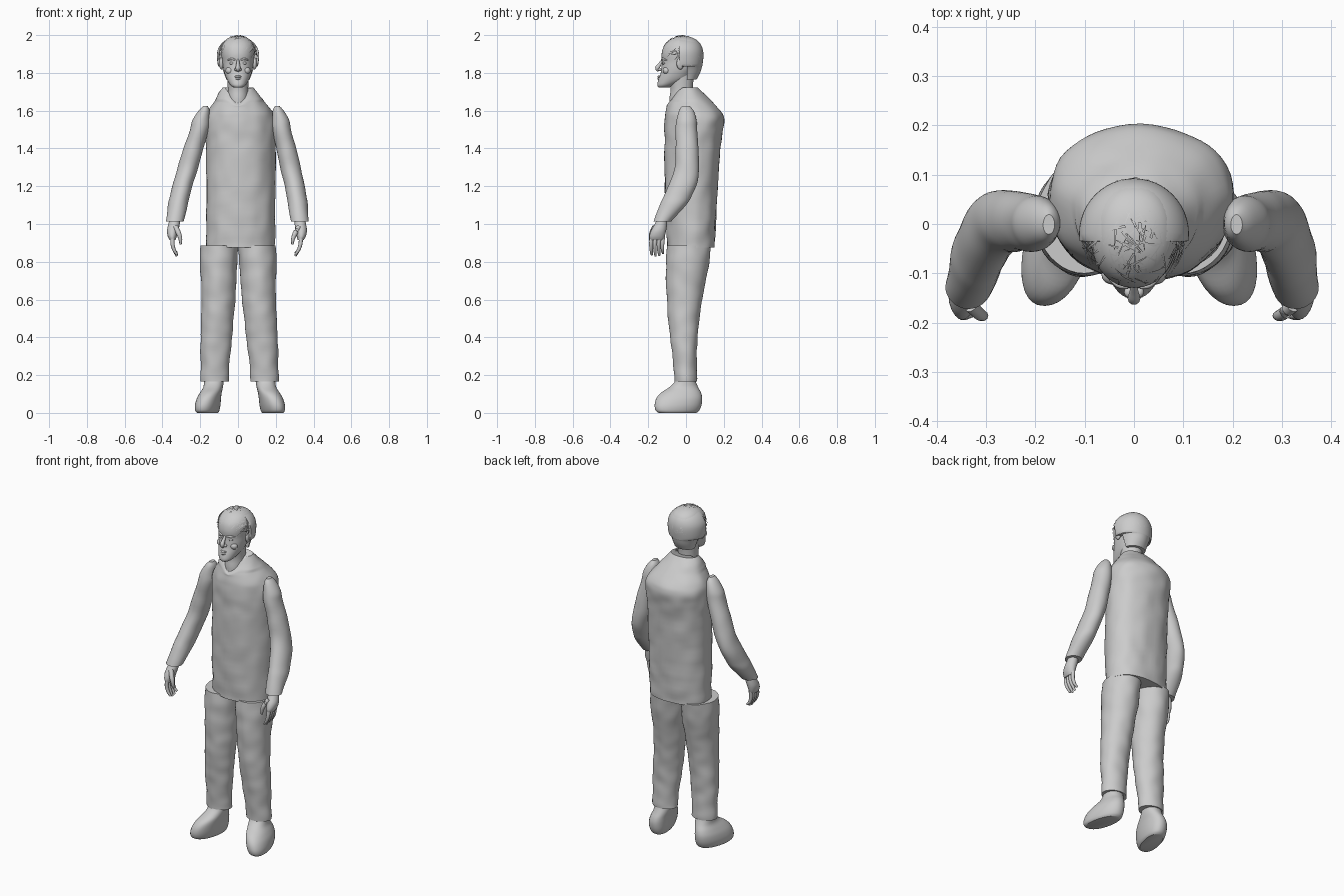
import bpy, bmesh, math, random
from mathutils import Vector, noise

cube = bpy.data.objects.get("Cube")
if cube:
    bpy.data.objects.remove(cube)
random.seed(4)

grey = bpy.data.materials.new("plain_grey")
grey.use_nodes = True
GREY = (0.6, 0.6, 0.6, 1)
grey.diffuse_color = GREY
grey.node_tree.nodes["Principled BSDF"].inputs["Base Color"].default_value = GREY


def finish(name, bm, closed=True):
    if closed:
        bmesh.ops.recalc_face_normals(bm, faces=bm.faces)
    mesh = bpy.data.meshes.new(name)
    bm.to_mesh(mesh)
    bm.free()
    mesh.materials.append(grey)
    obj = bpy.data.objects.new(name, mesh)
    bpy.context.collection.objects.link(obj)
    bpy.ops.object.select_all(action="DESELECT")
    obj.select_set(True)
    bpy.context.view_layer.objects.active = obj
    bpy.ops.object.shade_smooth_by_angle(angle=math.radians(40))
    return obj


def smooth_rows(rows, steps):
    # Catmull-Rom interpolation between the given cross-sections
    rows = [Vector(r) for r in rows]
    out = []
    for i in range(len(rows) - 1):
        a, b, c, d = rows[max(i - 1, 0)], rows[i], rows[i + 1], rows[min(i + 2, len(rows) - 1)]
        for k in range(steps):
            t = k / steps
            out.append(b + 0.5 * t * (c - a + t * (2 * a - 5 * b + 4 * c - d + t * (3 * (b - c) + d - a))))
    return out + [rows[-1]]


def skin(name, loops):
    bm = bmesh.new()
    rings = [[bm.verts.new(p) for p in loop] for loop in loops]
    n = len(rings[0])
    for a, b in zip(rings, rings[1:]):
        for i in range(n):
            bm.faces.new((a[i], a[(i + 1) % n], b[(i + 1) % n], b[i]))
    bm.faces.new(rings[0])
    bm.faces.new(rings[-1])
    return finish(name, bm)


def loft(name, rows, shape=None, power=2.0, seg=36, steps=4, rough=0):
    # each row: height, centre x, half width, front y, back y
    loops = []
    for z, cx, rx, front, back in smooth_rows(rows, steps):
        loop = []
        for i in range(seg):
            a = math.tau * i / seg
            c, s = math.cos(a), math.sin(a)
            c = math.copysign(abs(c) ** (2 / power), c)
            s = math.copysign(abs(s) ** (2 / power), s)
            p = Vector((cx + rx * c, (front + back) / 2 + (back - front) / 2 * s, z))
            if rough:
                bump = rough * noise.noise(p * 14)
                p += Vector((c, s, 0)) * bump
            loop.append(shape(p) if shape else p)
        loops.append(loop)
    return skin(name, loops)


def tube(name, points, seg=10):
    # each point: x, y, z, radius
    rows = smooth_rows(points, 4)
    loops = []
    for i, row in enumerate(rows):
        d = (rows[min(i + 1, len(rows) - 1)] - rows[max(i - 1, 0)]).to_3d().normalized()
        u = d.cross(Vector((0.1, 0.2, 0.97)) if abs(d.z) < 0.8 else Vector((0, 1, 0))).normalized()
        v = d.cross(u)
        angles = [math.tau * k / seg for k in range(seg)]
        loops.append([row.to_3d() + row[3] * (u * math.cos(a) + v * math.sin(a)) for a in angles])
    return skin(name, loops)


def ball(name, centre, size):
    bm = bmesh.new()
    bmesh.ops.create_uvsphere(bm, u_segments=16, v_segments=10, radius=1)
    for v in bm.verts:
        v.co = Vector(centre) + Vector(v.co[k] * size[k] for k in range(3))
    return finish(name, bm)


# Jacket: broad back, narrower chest, V-shaped collar
def jacket_shape(p):
    p.x *= 1 + 0.5 * min(p.y - 0.06, 0) if p.z < 1.65 else 1
    top = max(0, (p.z - 1.62) / 0.1)
    if p.y < 0:
        vee = max(0, 1 - abs(p.x) / 0.07) * top
        p.z -= 0.085 * vee
        p.y -= 0.045 * vee
    return p

loft("jacket", [
    (0.875, .015, .183, -.10, .152), (1.0, .015, .185, -.105, .158), (1.2, .015, .186, -.112, .168),
    (1.4, .014, .186, -.113, .182), (1.5, .014, .188, -.112, .195), (1.56, .014, .185, -.11, .2),
    (1.6, .012, .168, -.105, .183), (1.65, .006, .132, -.088, .135), (1.69, 0, .104, -.064, .098),
    (1.722, 0, .08, -.045, .063)], jacket_shape, power=2.25, seg=56, steps=6, rough=.006)

# Neck and head
loft("neck", [(1.58, 0, .055, -.085, .045), (1.66, 0, .055, -.088, .04),
              (1.72, 0, .054, -.082, .036), (1.81, 0, .06, -.1, .045)])
loft("head", [
    (1.722, 0, .022, -.145, -.09), (1.735, 0, .04, -.152, -.06), (1.765, 0, .059, -.146, .01),
    (1.8, 0, .072, -.134, .04), (1.83, 0, .079, -.13, .065), (1.86, 0, .083, -.127, .08),
    (1.9, 0, .088, -.129, .086), (1.94, 0, .086, -.118, .082), (1.97, 0, .07, -.092, .062),
    (1.988, 0, .042, -.058, .03), (1.994, 0, .01, -.025, 0)], power=2.15)
tube("nose", [(0, -.122, 1.87, .006), (0, -.136, 1.85, .009), (0, -.151, 1.826, .013), (0, -.142, 1.812, .009)])
for z, drop in ((1.781, .001), (1.771, .002)):
    tube("lip", [(-.026, -.126, z, .002), (0, -.146, z - drop, .006), (.026, -.126, z, .002)])
for side, label in ((1, "left"), (-1, "right")):
    ball(label + "_eye", (side * .033, -.116, 1.851), (.014, .009, .007))
    tube(label + "_brow", [(side * .013, -.128, 1.868, .004), (side * .033, -.123, 1.874, .006),
                           (side * .058, -.1, 1.867, .003)])
    ball(label + "_nostril", (side * .011, -.138, 1.818), (.009, .011, .008))
    ball(label + "_cheek", (side * .042, -.103, 1.812), (.024, .02, .02))
    ball(label + "_ear", (side * .088, -.03, 1.85), (.012, .02, .032))

# Back hair shell with a straight front edge
def hair_shape(p):
    p.y = max(p.y, -.035 if p.z > 1.835 else .005)
    return p

loft("hair_back", [
    (1.765, 0, .062, -.04, .056), (1.8, 0, .075, -.09, .075), (1.834, 0, .09, -.12, .085),
    (1.836, 0, .105, -.12, .086), (1.88, 0, .111, -.13, .092), (1.92, 0, .108, -.13, .09),
    (1.955, 0, .088, -.11, .075), (1.98, 0, .055, -.075, .045), (1.992, 0, .012, -.03, 0)],
    hair_shape, steps=3, seg=48)

# Loose strands laid as thin ribbons around the scalp
bm = bmesh.new()
centre, radii = Vector((0, -.02, 1.88)), Vector((.106, .114, .119))
made = 0
while made < 420:
    n = Vector([random.gauss(0, 1) for _ in range(3)]).normalized()
    start = centre + n * radii
    low = 1.935 if start.y < -.07 else 1.885
    if start.z < low:
        continue
    heading = n.cross(Vector([random.gauss(0, 1) for _ in range(3)])).normalized()
    side = n.cross(heading)
    length, width, lift = random.uniform(.2, .55), random.uniform(.012, .03), random.uniform(.96, 1.02)
    last = None
    for k in range(5):
        a = length * k / 4
        d = n * math.cos(a) + heading * math.sin(a)
        w = side * width * (1 - .2 * k)
        pair = [bm.verts.new(centre + (d + o) * radii * lift) for o in (w, -w)]
        if pair[0].co.z < low - .02:
            break
        if last:
            bm.faces.new((last[0], last[1], pair[1], pair[0]))
        last = pair
    made += 1
bmesh.ops.delete(bm, geom=[v for v in bm.verts if not v.link_faces], context="VERTS")
finish("hair_strands", bm, closed=False)

# Limbs: written for the left, mirrored with a slight lean for the right
ARM = [(1.625, .208, .012, -.02, .02), (1.6, .212, .03, -.036, .04), (1.55, .224, .045, -.05, .055),
       (1.5, .231, .049, -.055, .06), (1.4, .256, .053, -.055, .066), (1.3, .277, .054, -.06, .069),
       (1.22, .297, .053, -.085, .06), (1.15, .309, .053, -.117, .03), (1.1, .317, .052, -.14, .0),
       (1.012, .328, .046, -.172, -.08)]
LEG = [(.885, .1, .1, -.1, .13), (.8, .104, .098, -.105, .125), (.7, .107, .094, -.105, .105),
       (.6, .11, .09, -.1, .085), (.5, .118, .086, -.095, .07), (.4, .127, .083, -.085, .062),
       (.3, .135, .078, -.072, .058), (.2, .14, .075, -.062, .056), (.165, .14, .075, -.06, .055)]
SHOE = [(0, .183, .05, -.145, .055), (.012, .183, .058, -.16, .07), (.04, .181, .063, -.166, .082),
        (.075, .175, .062, -.158, .086), (.105, .165, .057, -.135, .08), (.135, .152, .052, -.09, .065),
        (.165, .146, .052, -.06, .052), (.2, .143, .052, -.05, .045)]
PALM = [(1.03, .328, .026, -.15, -.1), (1.0, .33, .03, -.165, -.1), (.965, .335, .03, -.185, -.105),
        (.935, .335, .024, -.194, -.112), (.915, .332, .016, -.192, -.118)]

for side, label in ((1, "left"), (-1, "right")):
    def arm_side(p):
        if side < 0:
            p.x = -p.x + .07 * (p.z - 1.12)
        return p

    def leg_side(p):
        if side < 0:
            p.x = -p.x + .022 * (1 - p.z / .88)
        return p

    def shoe_side(p):
        p.x -= .22 * (p.y + .04) * max(0, 1 - p.z / .17)
        return leg_side(p)

    loft(label + "_sleeve", ARM, arm_side, rough=.003)
    loft(label + "_trouser_leg", LEG, leg_side, rough=.005, seg=40, steps=6)
    loft(label + "_shoe", SHOE, shoe_side, power=2.2)
    loft(label + "_palm", PALM, arm_side, seg=20)

    def finger(name, points):
        tube(name, [(*arm_side(Vector(p[:3])), p[3]) for p in points])

    # Four curled fingers and a thumb
    for k in range(4):
        y, tip = -.181 + .02 * k, .842 - .012 * math.sin(k + .4)
        finger(label + "_finger", [(.333, y, .935, .011), (.331, y - .004, .895, .0105),
                                   (.32, y - .003, .862, .009), (.303, y, tip, .006)])
    finger(label + "_thumb", [(.322, -.165, .985, .014), (.302, -.182, .95, .013),
                              (.291, -.186, .92, .01), (.288, -.184, .893, .006)])
